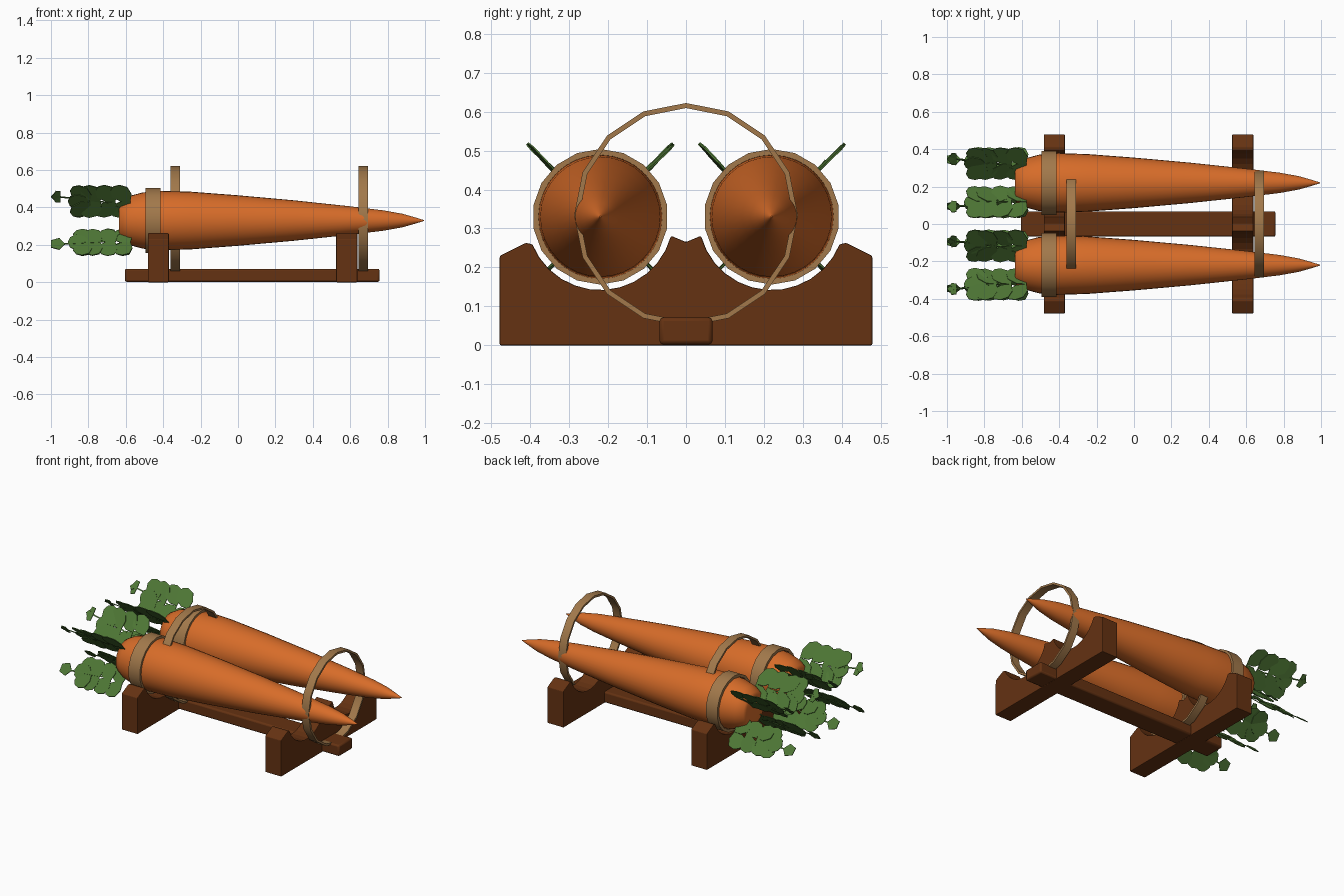
import bpy, bmesh, math, random
from mathutils import Vector

random.seed(4)
cube = bpy.data.objects.get("Cube")
if cube:
    bpy.data.objects.remove(cube, do_unlink=True)


def material(name, rgb):
    m = bpy.data.materials.new(name)
    m.use_nodes = True
    m.diffuse_color = (*rgb, 1)
    m.node_tree.nodes["Principled BSDF"].inputs["Base Color"].default_value = (*rgb, 1)
    return m


ORANGE = material("carrot orange", (0.68, 0.15, 0.022))
BROWN = material("dark wood", (0.13, 0.032, 0.006))
TAN = material("tan strap", (0.36, 0.19, 0.07))
GREEN = material("leaf green", (0.075, 0.18, 0.035))


def finish(bm, name, mat, smooth=None, bevel=0):
    bmesh.ops.recalc_face_normals(bm, faces=bm.faces)
    me = bpy.data.meshes.new(name)
    bm.to_mesh(me)
    bm.free()
    ob = bpy.data.objects.new(name, me)
    bpy.context.collection.objects.link(ob)
    me.materials.append(mat)
    if bevel:
        mod = ob.modifiers.new("bevel", "BEVEL")
        mod.width = bevel
        mod.segments = 2
    if smooth:
        bpy.ops.object.select_all(action='DESELECT')
        ob.select_set(True)
        bpy.context.view_layer.objects.active = ob
        bpy.ops.object.shade_smooth_by_angle(angle=math.radians(smooth))
    return ob


def lathe(name, profile, y, z, sides, mat, closed=False, smooth=40):
    """Turn (x, radius) points around a lengthwise axis."""
    bm = bmesh.new()
    rings = []
    for x, r in profile:
        rings.append([bm.verts.new((x, y + r * math.sin(a), z + r * math.cos(a)))
                      for a in (math.tau * i / sides for i in range(sides))])
    pairs = list(zip(rings, rings[1:]))
    if closed:
        pairs.append((rings[-1], rings[0]))
    else:
        bm.faces.new(rings[0])
        bm.faces.new(rings[-1])
    for a, b in pairs:
        for i in range(sides):
            j = (i + 1) % sides
            bm.faces.new((a[i], a[j], b[j], b[i]))
    return finish(bm, name, mat, smooth)


def hoop(name, x, width, r_in, r_out, y, z, sides):
    a, b = x - width / 2, x + width / 2
    lathe(name, [(a, r_in), (a, r_out), (b, r_out), (b, r_in)], y, z, sides, TAN, True)


CY, CZ = 0.22, 0.33      # carrot axis

# Cradle outline in y-z, mirrored: sloped shoulder, round saddle, centre peak
half = [(0.478, 0.0), (0.478, 0.23), (0.412, 0.263)]
for i in range(13):
    a = math.radians(-22 - i * 143 / 12)
    half.append((CY + 0.188 * math.cos(a), CZ + 0.188 * math.sin(a)))
outline = half + [(0, 0.265)] + [(-y, z) for y, z in reversed(half)]
for name, x0, x1 in (("rear_cradle", -0.482, -0.37), ("front_cradle", 0.525, 0.638)):
    bm = bmesh.new()
    face = bm.faces.new([bm.verts.new((x0, y, z)) for y, z in outline])
    ext = bmesh.ops.extrude_face_region(bm, geom=[face])
    moved = [v for v in ext["geom"] if isinstance(v, bmesh.types.BMVert)]
    bmesh.ops.translate(bm, verts=moved, vec=(x1 - x0, 0, 0))
    finish(bm, name, BROWN, bevel=0.004)

# Long beam joining the cradles
bm = bmesh.new()
bmesh.ops.create_cube(bm, size=1)
for v in bm.verts:
    v.co = (0.076 + v.co.x * 1.362, v.co.y * 0.136, 0.037 + v.co.z * 0.07)
finish(bm, "base_beam", BROWN, smooth=35, bevel=0.01)

# Large hoops around both carrots
for name, x in (("rear_hoop", -0.335), ("front_hoop", 0.67)):
    hoop(name, x, 0.052, 0.274, 0.287, 0, 0.335, 16)

CARROT = [(-0.637, 0.085), (-0.63, 0.105), (-0.585, 0.13), (-0.51, 0.15), (-0.42, 0.159),
          (-0.25, 0.154), (0, 0.135), (0.3, 0.108), (0.6, 0.076), (0.78, 0.054),
          (0.88, 0.036), (0.95, 0.016), (0.995, 0.002)]

LEAFLET = [(0, 0), (0.25, 0.36), (0.62, 0.5), (0.9, 0.3), (1, 0),
           (0.9, -0.3), (0.62, -0.5), (0.25, -0.36)]
PENTAGON = [(0, 0), (0.4, 0.5), (1, 0.3), (1, -0.3), (0.4, -0.5)]
DIAMOND = [(0, 0), (0.7, 0.5), (1, 0), (0.7, -0.5)]


def frond(name, y, side, up):
    """One compound leaf lying in a radial plane at 45 degrees."""
    radial = Vector((0, side, up)).normalized()
    normal = Vector((1, 0, 0)).cross(radial)
    origin = Vector((0, y, CZ))
    bm = bmesh.new()

    def blade(shape, x, r, angle, length, width):
        # angle is measured from straight back toward the outside
        a = math.radians(angle)
        along = Vector((-math.cos(a), 0, 0)) + radial * math.sin(a)
        across = Vector((math.sin(a), 0, 0)) + radial * math.cos(a)
        tilt = random.uniform(-0.12, 0.12)
        base = origin + Vector((x, 0, 0)) + radial * r
        bm.faces.new([bm.verts.new(base + along * u * length + across * w * width
                                   + normal * tilt * w * width) for u, w in shape])

    spread, mid = (1.0, 0.145) if up > 0 else (0.8, 0.165)
    # paired leaflets and the end leaflet
    for x in (-0.575, -0.655, -0.735, -0.79):
        for s in (-1, 1):
            blade(LEAFLET, x, mid, s * 50, 0.145 * spread, 0.105)
    blade(LEAFLET, -0.79, mid, 0, 0.12, 0.11)
    # tiny tip leaves
    if up > 0:
        for angle in (-60, 0, 60):
            blade(DIAMOND, -0.95, 0.18, angle, 0.05, 0.04)
    else:
        blade(PENTAGON, -0.925, 0.177, 0, 0.075, 0.08)
    # narrow midrib
    ends = [(-0.6, 0.08), (-0.72, mid - 0.005), (-0.96, 0.18)]
    for (xa, ra), (xb, rb) in zip(ends, ends[1:]):
        bm.faces.new([bm.verts.new(origin + Vector((x, 0, 0)) + radial * (r + w))
                      for x, r, w in ((xa, ra, -0.004), (xb, rb, -0.004),
                                      (xb, rb, 0.004), (xa, ra, 0.004))])
    ob = finish(bm, name, GREEN)
    mod = ob.modifiers.new("thickness", "SOLIDIFY")
    mod.thickness = 0.004
    mod.offset = 0


# Carrots, straps and fronds on both sides
for label, y in (("right", -CY), ("left", CY)):
    lathe(label + "_carrot", CARROT, y, CZ, 32, ORANGE, smooth=50)
    hoop(label + "_strap", -0.454, 0.08, 0.156, 0.174, y, CZ, 18)
    for where, side, up in (("upper_front", -1, 1), ("upper_back", 1, 1),
                            ("lower_front", -1, -1), ("lower_back", 1, -1)):
        frond(f"{label}_{where}_leaf", y, side, up)
